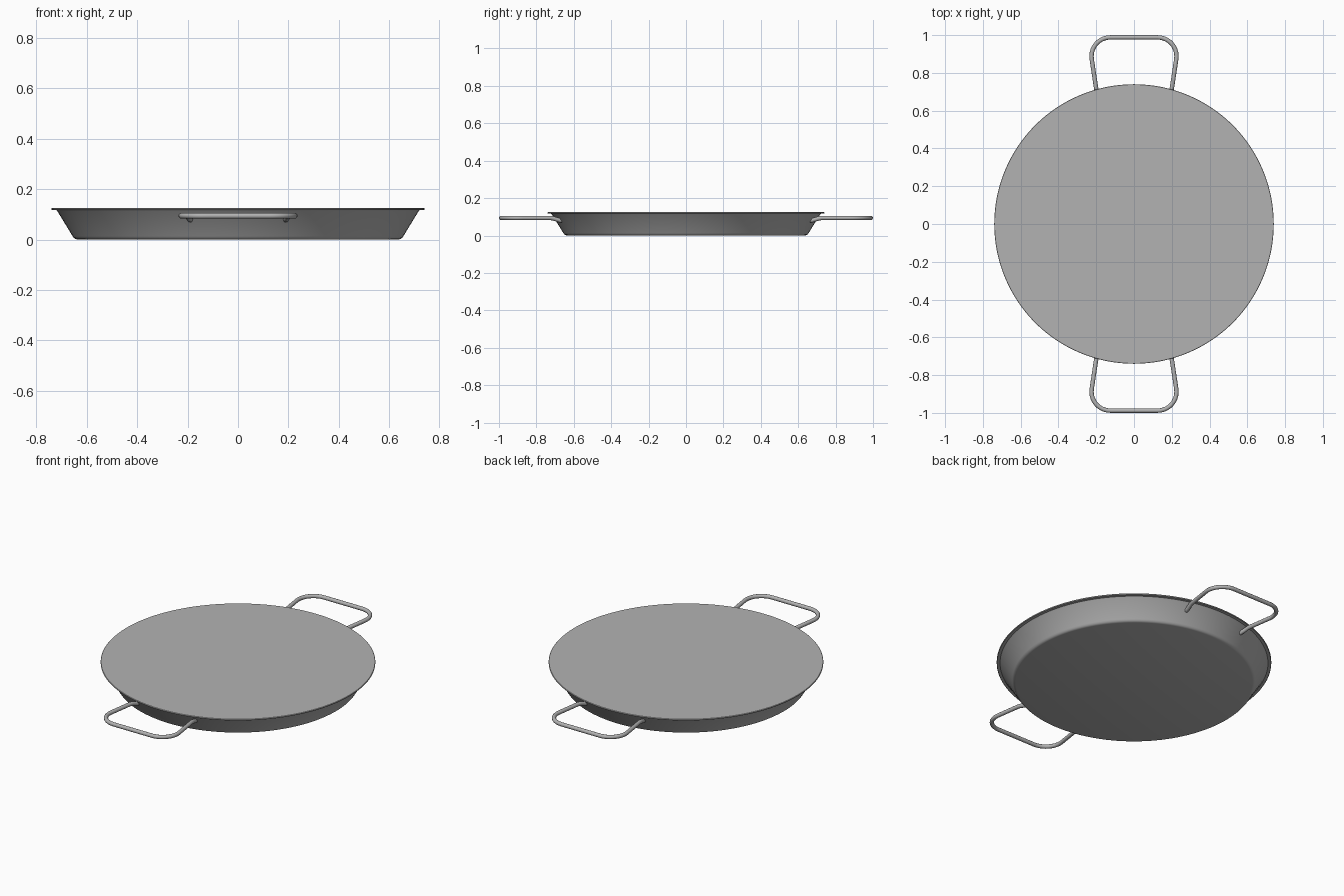
import bpy, bmesh, math

if "Cube" in bpy.data.objects:
    bpy.data.objects.remove(bpy.data.objects["Cube"])

steel = bpy.data.materials.new("brushed steel grey")
steel.diffuse_color = (0.45, 0.45, 0.45, 1)
steel.use_nodes = True
steel.node_tree.nodes["Principled BSDF"].inputs["Base Color"].default_value = steel.diffuse_color


def finish(obj, angle):
    obj.data.materials.clear()
    obj.data.materials.append(steel)
    bpy.ops.object.select_all(action='DESELECT')
    obj.select_set(True)
    bpy.context.view_layer.objects.active = obj
    bpy.ops.object.shade_smooth_by_angle(angle=math.radians(angle))


# Pan body: revolved profile with rounded base, sloped wall, thin rim and flat top
profile = [(0.638, 0.0), (0.645, 0.002), (0.651, 0.006), (0.656, 0.013),
           (0.717, 0.113), (0.722, 0.117), (0.738, 0.117), (0.74, 0.119),
           (0.74, 0.123), (0.738, 0.125)]
N = 128
bm = bmesh.new()
rings = []
for r, z in profile:
    rings.append([bm.verts.new((r * math.cos(2 * math.pi * i / N),
                                r * math.sin(2 * math.pi * i / N), z)) for i in range(N)])
for a, b in zip(rings, rings[1:]):
    for i in range(N):
        j = (i + 1) % N
        bm.faces.new((a[i], a[j], b[j], b[i]))
bm.faces.new(list(reversed(rings[0])))
bm.faces.new(rings[-1])
mesh = bpy.data.meshes.new("pan_body")
bm.to_mesh(mesh)
bm.free()
pan = bpy.data.objects.new("pan_body", mesh)
bpy.context.collection.objects.link(pan)
finish(pan, 30)


# Handles: bent round rod, ends dipping slightly into the wall
def handle(name, side):
    z = 0.094
    half = [(0.188, 0.655, 0.079), (0.191, 0.675, 0.081), (0.196, 0.695, 0.087),
            (0.199, 0.712, 0.092), (0.202, 0.728, z)]
    for k in range(11):
        t = math.radians(-9 + 99 * k / 10)
        half.append((0.125 + 0.1 * math.cos(t), 0.888 + 0.1 * math.sin(t), z))
    path = half + [(-x, y, h) for x, y, h in reversed(half)]
    curve = bpy.data.curves.new(name, 'CURVE')
    curve.dimensions = '3D'
    curve.bevel_depth = 0.0115
    curve.bevel_resolution = 4
    curve.use_fill_caps = True
    spline = curve.splines.new('POLY')
    spline.points.add(len(path) - 1)
    for p, (x, y, h) in zip(spline.points, path):
        p.co = (x * side, y * side, h, 1)
    obj = bpy.data.objects.new(name, curve)
    bpy.context.collection.objects.link(obj)
    bpy.ops.object.select_all(action='DESELECT')
    obj.select_set(True)
    bpy.context.view_layer.objects.active = obj
    bpy.ops.object.convert(target='MESH')
    finish(bpy.context.view_layer.objects.active, 40)


handle("back_handle", 1)
handle("front_handle", -1)
